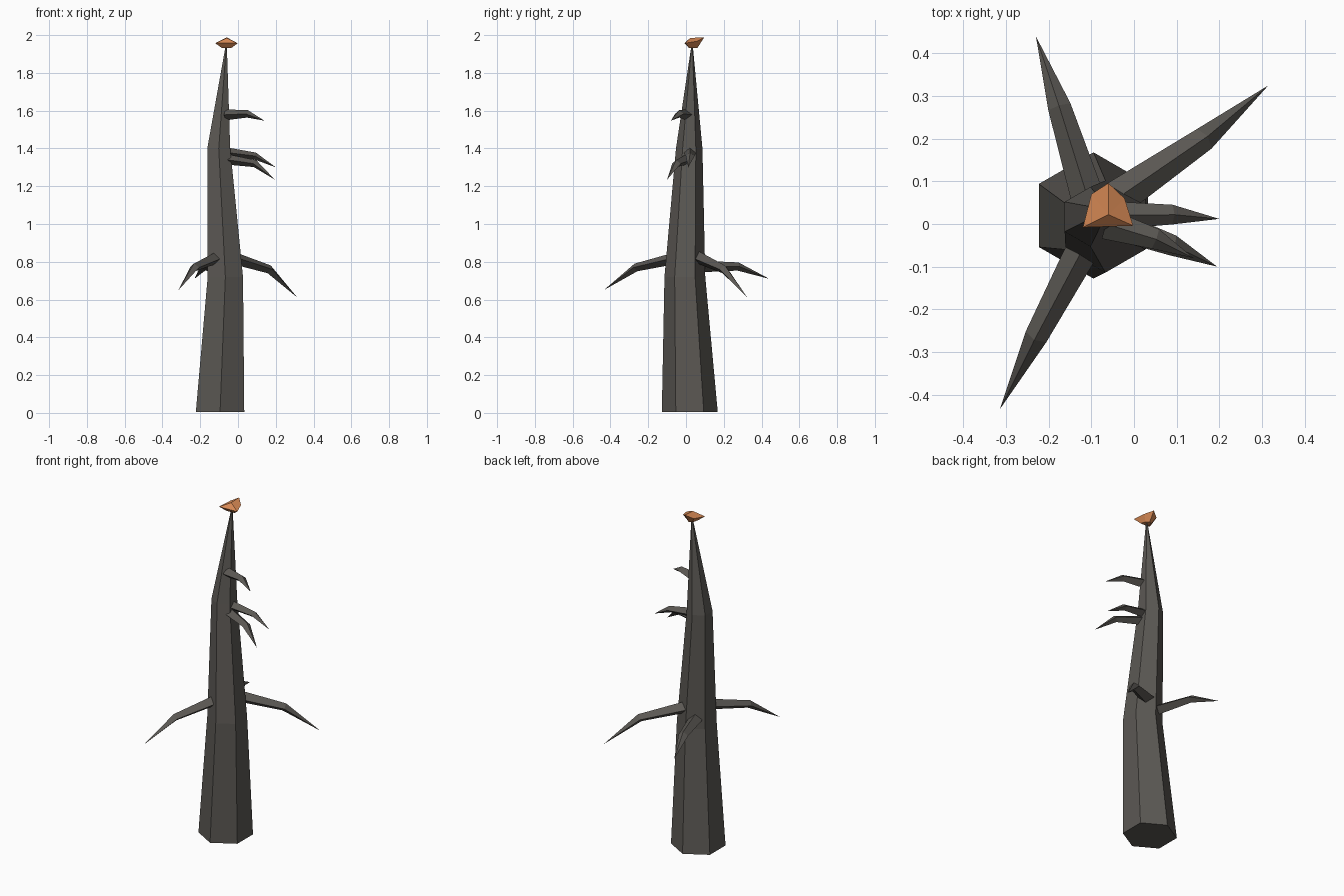
import bpy, math
from mathutils import Vector

cube = bpy.data.objects.get("Cube")
if cube:
    bpy.data.objects.remove(cube)


def material(name, rgb):
    m = bpy.data.materials.new(name)
    m.use_nodes = True
    m.diffuse_color = (*rgb, 1)
    m.node_tree.nodes["Principled BSDF"].inputs["Base Color"].default_value = (*rgb, 1)
    return m


bark = material("dark bark", (0.105, 0.098, 0.088))
orange = material("orange bud", (0.68, 0.25, 0.09))


def loft(name, rings, mat):
    """Join equal rings of points; a one-point ring closes to a tip."""
    verts, faces, ids = [], [], []
    for ring in rings:
        ids.append(list(range(len(verts), len(verts) + len(ring))))
        verts += [tuple(p) for p in ring]
    n = max(len(r) for r in rings)
    for a, b in zip(ids, ids[1:]):
        for i in range(n):
            j = (i + 1) % n
            quad = [a[i % len(a)], a[j % len(a)], b[j % len(b)], b[i % len(b)]]
            faces.append(list(dict.fromkeys(quad)))
    if len(ids[0]) > 1:
        faces.append(ids[0][::-1])
    if len(ids[-1]) > 1:
        faces.append(ids[-1])
    mesh = bpy.data.meshes.new(name)
    mesh.from_pydata(verts, [], faces)
    mesh.materials.append(mat)
    obj = bpy.data.objects.new(name, mesh)
    bpy.context.collection.objects.link(obj)
    return obj


def hexagon(x, y, z, r):
    angles = [math.radians(30 + 60 * i) for i in range(6)]
    return [(x + r * math.cos(a), y + r * math.sin(a), z) for a in angles]


# Trunk: three leaning hexagons drawn to a point
loft("trunk", [hexagon(-0.095, 0.02, 0.005, 0.148),
               hexagon(-0.067, -0.006, 0.72, 0.108),
               hexagon(-0.102, 0.017, 1.4, 0.07),
               [(-0.06, 0.033, 1.975)]], bark)


def branch(name, root, knee, tip, r):
    """Drooping thorn with a diamond section."""
    root, knee, tip = Vector(root), Vector(knee), Vector(tip)
    rings = []
    for p, d, s in ((root, knee - root, r), (knee, tip - root, r * 0.68)):
        side = d.cross(Vector((0, 0, 1))).normalized()
        up = side.cross(d).normalized()
        rings.append([p + side * s, p + up * s * 0.8, p - side * s, p - up * s * 0.8])
    loft(name, rings + [[tip]], bark)


branch("lower_branch_back_left", (-0.04, 0.06, 0.825), (0.165, 0.2, 0.76), (0.315, 0.325, 0.61), 0.042)
branch("lower_branch_back_right", (-0.105, 0.05, 0.775), (-0.175, 0.275, 0.775), (-0.23, 0.44, 0.71), 0.04)
branch("lower_branch_front_right", (-0.105, -0.03, 0.825), (-0.23, -0.265, 0.77), (-0.315, -0.435, 0.65), 0.04)
branch("middle_branch_left", (-0.07, 0.02, 1.38), (0.09, 0.022, 1.36), (0.2, 0.012, 1.3), 0.034)
branch("middle_branch_front_left", (-0.08, 0.01, 1.345), (0.09, -0.05, 1.32), (0.195, -0.1, 1.235), 0.036)
branch("upper_branch_front_left", (-0.065, 0.0, 1.578), (0.05, -0.035, 1.583), (0.14, -0.08, 1.547), 0.036)

# Bud: lopsided five-sided crystal, raised towards the back
rim = [(-0.12, -0.008, 1.957), (-0.002, -0.004, 1.957), (-0.022, 0.06, 1.968),
       (-0.06, 0.096, 1.988), (-0.1, 0.07, 1.968)]
centre = Vector((-0.06, 0.033, 0))


def shrink(scale, z):
    return [(centre.x + (x - centre.x) * scale, centre.y + (y - centre.y) * scale, z)
            for x, y, _ in rim]


loft("bud", [shrink(0.45, 1.933), rim, [(-0.06, 0.022, 1.985)]], orange)
